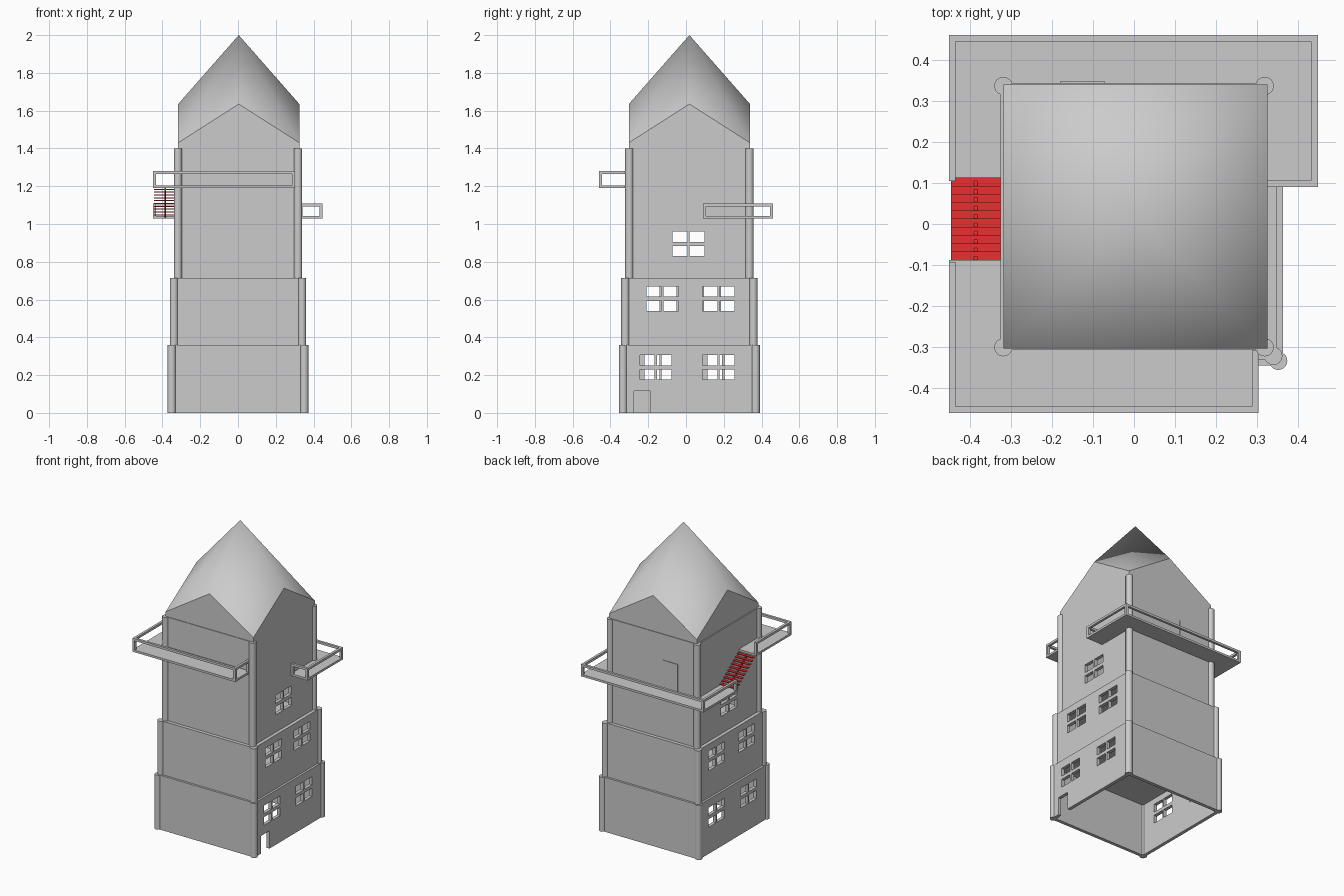
import bpy, bmesh
from mathutils import Vector

if "Cube" in bpy.data.objects:
    bpy.data.objects.remove(bpy.data.objects["Cube"])

CY = 0.018  # tower centre in y


def finish(bm, name, mat=None):
    bmesh.ops.recalc_face_normals(bm, faces=bm.faces)
    me = bpy.data.meshes.new(name)
    bm.to_mesh(me)
    bm.free()
    ob = bpy.data.objects.new(name, me)
    bpy.context.collection.objects.link(ob)
    if mat:
        me.materials.append(mat)
    return ob


def add_box(bm, x0, x1, y0, y1, z0, z1):
    vs = bmesh.ops.create_cube(bm, size=1)["verts"]
    for v in vs:
        v.co = Vector(((x0 + x1) / 2 + v.co.x * (x1 - x0),
                       (y0 + y1) / 2 + v.co.y * (y1 - y0),
                       (z0 + z1) / 2 + v.co.z * (z1 - z0)))


def boxes(name, items, mat=None):
    bm = bmesh.new()
    for b in items:
        add_box(bm, *b)
    return finish(bm, name, mat)


def extruded(name, pts, z0, z1):
    bm = bmesh.new()
    f = bm.faces.new([bm.verts.new((x, y, z0)) for x, y in pts])
    r = bmesh.ops.extrude_face_region(bm, geom=[f])
    for v in r["geom"]:
        if isinstance(v, bmesh.types.BMVert):
            v.co.z = z1
    return finish(bm, name)


def square(h):
    return [(-h, CY - h), (h, CY - h), (h, CY + h), (-h, CY + h)]


def shell(name, h, t, z0, z1):
    # open square tube with wall thickness
    bm = bmesh.new()
    loops = [[bm.verts.new((x, y, z)) for x, y in square(s)]
             for s, z in ((h, z0), (h, z1), (h - t, z1), (h - t, z0))]
    for k in range(4):
        a, b = loops[k], loops[(k + 1) % 4]
        for i in range(4):
            j = (i + 1) % 4
            bm.faces.new((a[i], a[j], b[j], b[i]))
    return finish(bm, name)


def panes(side, y, z, h):
    # 2 x 2 window openings in a side wall
    return [(side * h - 0.05, side * h + 0.05, y + sy * 0.045 - 0.039, y + sy * 0.045 + 0.039,
             z + sz * 0.038 - 0.027, z + sz * 0.038 + 0.027)
            for sy in (-1, 1) for sz in (-1, 1)]


def cut(ob, items):
    cutter = boxes("cutter", items)
    cutter.hide_render = True
    m = ob.modifiers.new("openings", "BOOLEAN")
    m.operation, m.solver, m.object = "DIFFERENCE", "EXACT", cutter
    bpy.context.view_layer.objects.active = ob
    bpy.ops.object.modifier_apply(modifier=m.name)
    bpy.data.objects.remove(cutter)


# Storeys: walls, ceiling, corner pillars. (pillar offset, wall half, z0, z1, window z, right y, left y)
storeys = [
    ("ground_storey", 0.351, 0.362, 0.0, 0.36, 0.241, (-0.16, 0.172), (-0.135, 0.197)),
    ("middle_storey", 0.339, 0.348, 0.36, 0.715, 0.604, (-0.124, 0.172), (-0.135, 0.18)),
    ("upper_storey", 0.318, 0.325, 0.715, 1.40, 0.895, (0.013,), (0.013,)),
]
for name, p, h, z0, z1, wz, right, left in storeys:
    wall = shell(name + "_walls", h, 0.022, z0, z1)
    holes = [b for y in right for b in panes(1, y, wz, h)]
    holes += [b for y in left for b in panes(-1, y, wz, h)]
    if z0 == 0:  # entrance
        holes.append((h - 0.05, h + 0.05, -0.275, -0.188, -0.05, 0.117))
    cut(wall, holes)
    extruded(name + "_ceiling", square(h - 0.022), z1 - 0.015, z1)
    bm = bmesh.new()
    for x, y in square(p):
        vs = bmesh.ops.create_cone(bm, cap_ends=True, segments=24, radius1=0.022,
                                   radius2=0.022, depth=z1 - z0)["verts"]
        bmesh.ops.translate(bm, verts=vs, vec=(x, y, (z0 + z1) / 2))
    pillars = finish(bm, name + "_pillars")
    bpy.ops.object.select_all(action="DESELECT")
    pillars.select_set(True)
    bpy.context.view_layer.objects.active = pillars
    bpy.ops.object.shade_smooth_by_angle()

# Roof: four smooth quads between apex, gable peaks and eave corners
RX, R = 0.004, 0.321
ring = [(-1, -1), (0, -1), (1, -1), (1, 0), (1, 1), (0, 1), (-1, 1), (-1, 0)]
pos = [(RX + R * x, CY + R * y, 1.635 if x * y == 0 else 1.43) for x, y in ring]
bm = bmesh.new()
apex = bm.verts.new((RX, CY, 2.0))
rv = [bm.verts.new(c) for c in pos]
for i in range(0, 8, 2):
    bm.faces.new((apex, rv[i - 1], rv[i], rv[i + 1])).smooth = True
finish(bm, "roof")

# Gables under the roof, flat
bm = bmesh.new()
for i in range(0, 8, 2):
    a, m, b = pos[i], pos[i + 1], pos[(i + 2) % 8]
    bm.faces.new([bm.verts.new(c) for c in
                  ((a[0], a[1], 1.395), (b[0], b[1], 1.395), b, m, a)])
finish(bm, "gables")


# Balconies: floor slab, corner posts and hand rail
def balcony(name, outline, path, z0, z1):
    extruded(name + "_floor", outline, z0, z0 + 0.014)
    r, items = 0.008, []
    for i, (x, y) in enumerate(path):
        items.append((x - r, x + r, y - r, y + r, z0 + 0.014, z1))
        if i:
            px, py = path[i - 1]
            if abs(px - x) > abs(py - y):
                x0, x1, y0, y1 = min(x, px) + r, max(x, px) - r, y - r, y + r
            else:
                x0, x1, y0, y1 = x - r, x + r, min(y, py) + r, max(y, py) - r
            items.append((x0, x1, y0, y1, z1 - 0.015, z1))
    boxes(name + "_railing", items)


balcony("back_balcony",
        [(-0.45, 0.105), (-0.45, 0.46), (0.447, 0.46), (0.447, 0.09),
         (0.32, 0.09), (0.32, 0.34), (-0.32, 0.34), (-0.32, 0.105)],
        [(-0.442, 0.113), (-0.442, 0.452), (0.439, 0.452), (0.439, 0.098), (0.333, 0.098)],
        1.028, 1.108)
balcony("front_balcony",
        [(-0.45, -0.088), (-0.45, -0.46), (0.303, -0.46), (0.303, -0.3),
         (-0.32, -0.3), (-0.32, -0.088)],
        [(-0.442, -0.1), (-0.442, -0.452), (0.295, -0.452), (0.295, -0.316)],
        1.19, 1.28)

# Door onto the back balcony
boxes("balcony_door", [(-0.18, -0.07, 0.34, 0.347, 1.042, 1.23)])

# Red staircase linking the balconies
red = bpy.data.materials.new("red")
red.diffuse_color = (0.8, 0.03, 0.03, 1)
red.use_nodes = True
red.node_tree.nodes["Principled BSDF"].inputs["Base Color"].default_value = red.diffuse_color
N = 10
step, rise = 0.2 / N, 0.15 / N
boxes("stair_treads", [(-0.445, -0.323, 0.113 - (i + 1) * step, 0.113 - i * step,
                        1.046 + i * rise, 1.051 + i * rise) for i in range(N)], red)
bm = bmesh.new()
f = bm.faces.new([bm.verts.new((-0.389, y, z)) for y, z in
                  ((0.113, 1.03), (0.113, 1.045), (-0.087, 1.192), (-0.087, 1.172))])
g = bmesh.ops.extrude_face_region(bm, geom=[f])["geom"]
bmesh.ops.translate(bm, verts=[v for v in g if isinstance(v, bmesh.types.BMVert)], vec=(0.008, 0, 0))
finish(bm, "stair_stringer", red)
